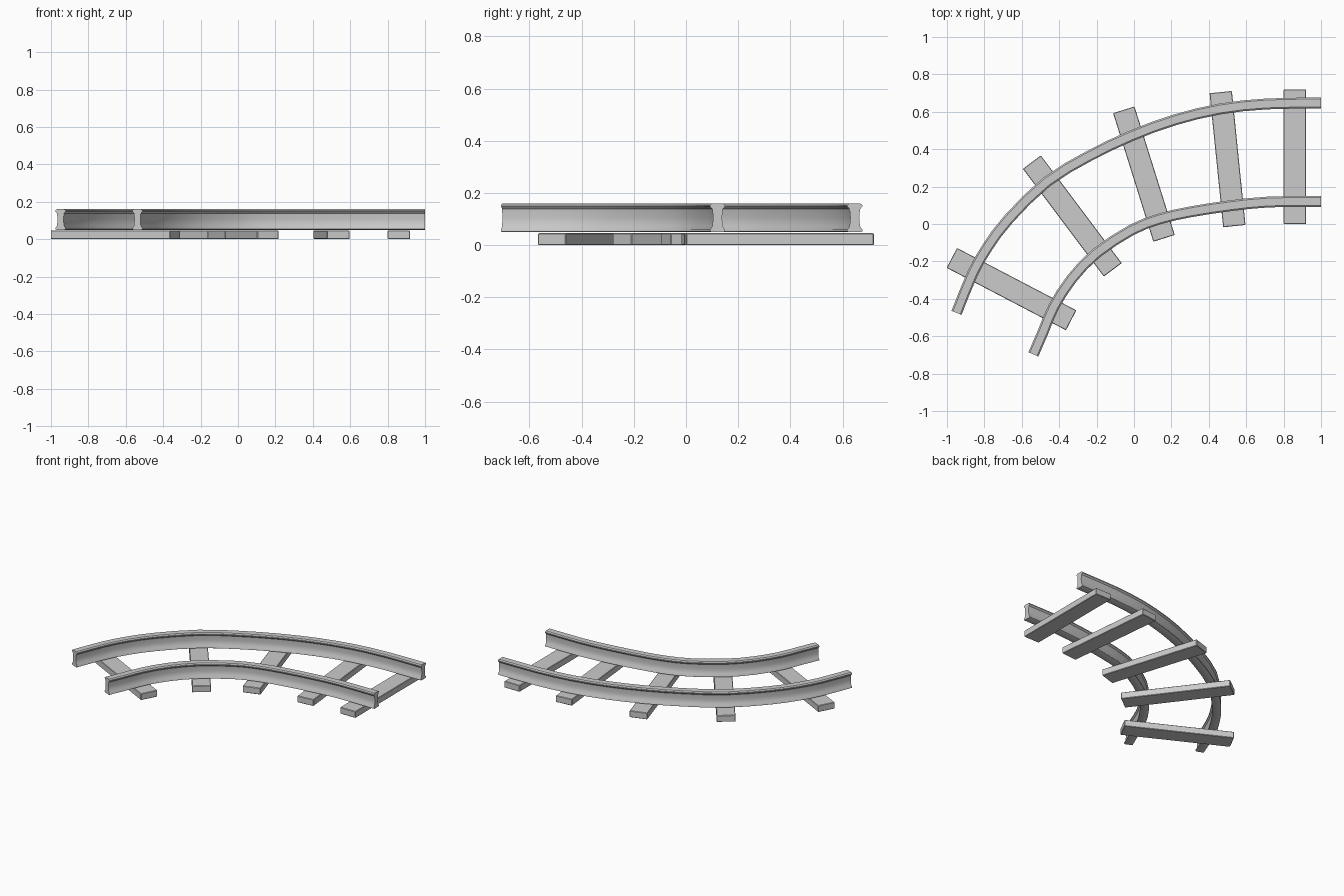
import bpy, bmesh, math
from mathutils import Vector

if "Cube" in bpy.data.objects:
    bpy.data.objects.remove(bpy.data.objects["Cube"])

# Rail cross-section (sideways offset, height): half, mirrored below
half = [(0.021, 0.160), (0.029, 0.154), (0.029, 0.148), (0.020, 0.138), (0.017, 0.105),
        (0.020, 0.072), (0.029, 0.059), (0.029, 0.053), (0.023, 0.050)]
profile = half + [(-s, z) for s, z in reversed(half)]

# Rail centre lines seen from above
outer = [(1, .647), (.71, .642), (.46, .615), (.216, .556), (-.013, .472), (-.243, .362),
         (-.467, .225), (-.67, .027), (-.783, -.123), (-.864, -.267), (-.949, -.475)]
inner = [(1, .121), (.725, .118), (.51, .097), (.297, .064), (.136, .027), (-.013, -.032),
         (-.2, -.155), (-.334, -.294), (-.43, -.444), (-.484, -.572), (-.538, -.697)]


def smooth_path(pts, steps=2):
    p = [Vector(q) for q in pts]
    p = [2 * p[0] - p[1]] + p + [2 * p[-1] - p[-2]]
    out = []
    for i in range(1, len(p) - 2):
        a, b, c, d = p[i - 1:i + 3]
        for k in range(steps):
            t = k / steps
            out.append(0.5 * (2 * b + (c - a) * t + (2 * a - 5 * b + 4 * c - d) * t * t
                              + (3 * b - a - 3 * c + d) * t ** 3))
    return out + [p[-2]]


def finish(name, bm):
    bmesh.ops.recalc_face_normals(bm, faces=bm.faces)
    me = bpy.data.meshes.new(name)
    bm.to_mesh(me)
    bm.free()
    ob = bpy.data.objects.new(name, me)
    bpy.context.collection.objects.link(ob)
    bpy.ops.object.select_all(action='DESELECT')
    ob.select_set(True)
    bpy.context.view_layer.objects.active = ob
    bpy.ops.object.shade_smooth_by_angle(angle=math.radians(35))
    return ob


def rail(name, pts):
    path = smooth_path(pts)
    bm = bmesh.new()
    rings = []
    for i, p in enumerate(path):
        t = (path[min(i + 1, len(path) - 1)] - path[max(i - 1, 0)]).normalized()
        n = Vector((-t.y, t.x))
        rings.append([bm.verts.new((p.x + n.x * s, p.y + n.y * s, z)) for s, z in profile])
    m = len(profile)
    for a, b in zip(rings, rings[1:]):
        for j in range(m):
            k = (j + 1) % m
            bm.faces.new((a[j], a[k], b[k], b[j]))
    bm.faces.new(rings[0])
    bm.faces.new(rings[-1])
    finish(name, bm)


def tie(name, x, y, angle):
    bm = bmesh.new()
    bmesh.ops.create_cube(bm, size=1)
    bmesh.ops.scale(bm, vec=(0.12, 0.72, 0.046), verts=bm.verts)
    bmesh.ops.bevel(bm, geom=bm.edges[:], offset=0.003, segments=1, affect='EDGES')
    ob = finish(name, bm)
    ob.location = (x, y, 0.023)
    ob.rotation_euler.z = math.radians(angle)


# Two curved rails
rail("outer_rail", outer)
rail("inner_rail", inner)

# Five cross ties fanning around the bend
for i, (x, y, a) in enumerate([(.86, .36, 0), (.5, .347, 5.8), (.053, .267, 17.4),
                               (-.33, .043, 36.9), (-.655, -.348, 62.4)]):
    tie(f"cross_tie_{i + 1}", x, y, a)
